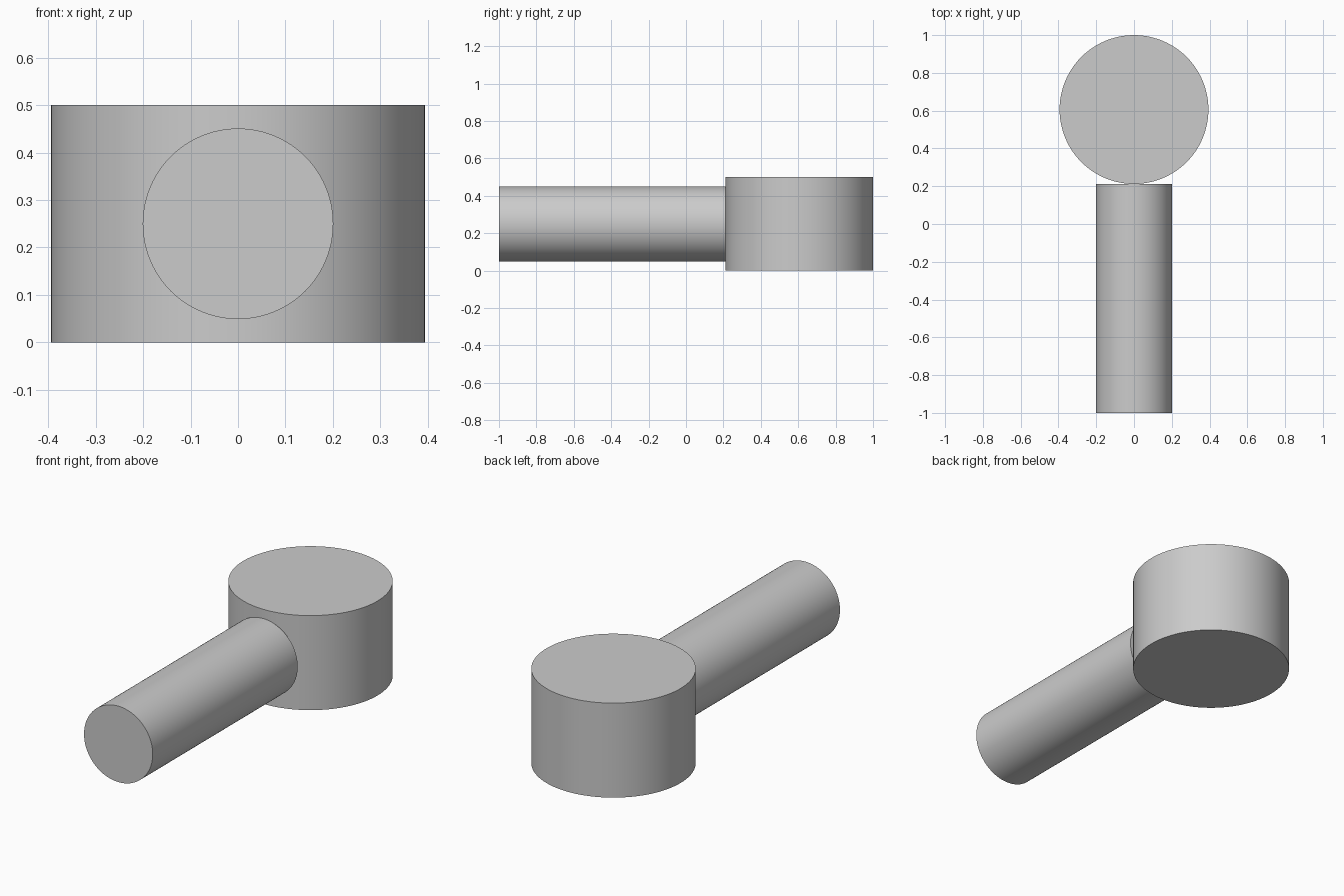
import bpy
from math import radians

default_cube = bpy.data.objects.get("Cube")
if default_cube:
    bpy.data.objects.remove(default_cube, do_unlink=True)

# Plain grey for the whole model
grey = bpy.data.materials.new("plain grey")
grey.use_nodes = True
colour = (0.6, 0.6, 0.6, 1)
grey.diffuse_color = colour
grey.node_tree.nodes["Principled BSDF"].inputs["Base Color"].default_value = colour


def cylinder(name, radius, depth, location, tilt=0):
    bpy.ops.mesh.primitive_cylinder_add(
        vertices=96, radius=radius, depth=depth,
        location=location, rotation=(tilt, 0, 0))
    part = bpy.context.object
    part.name = name
    part.data.materials.append(grey)
    bpy.ops.object.shade_smooth_by_angle(angle=radians(30))
    return part


head_radius = 0.394
head_height = 0.5
joint_y = 1 - 2 * head_radius
handle_length = joint_y + 1

# Upright head at the back
cylinder("head", head_radius, head_height,
         (0, 1 - head_radius, head_height / 2))

# Handle lying forward, its flat end touching the head
cylinder("handle", 0.201, handle_length,
         (0, joint_y - handle_length / 2, head_height / 2), radians(90))
